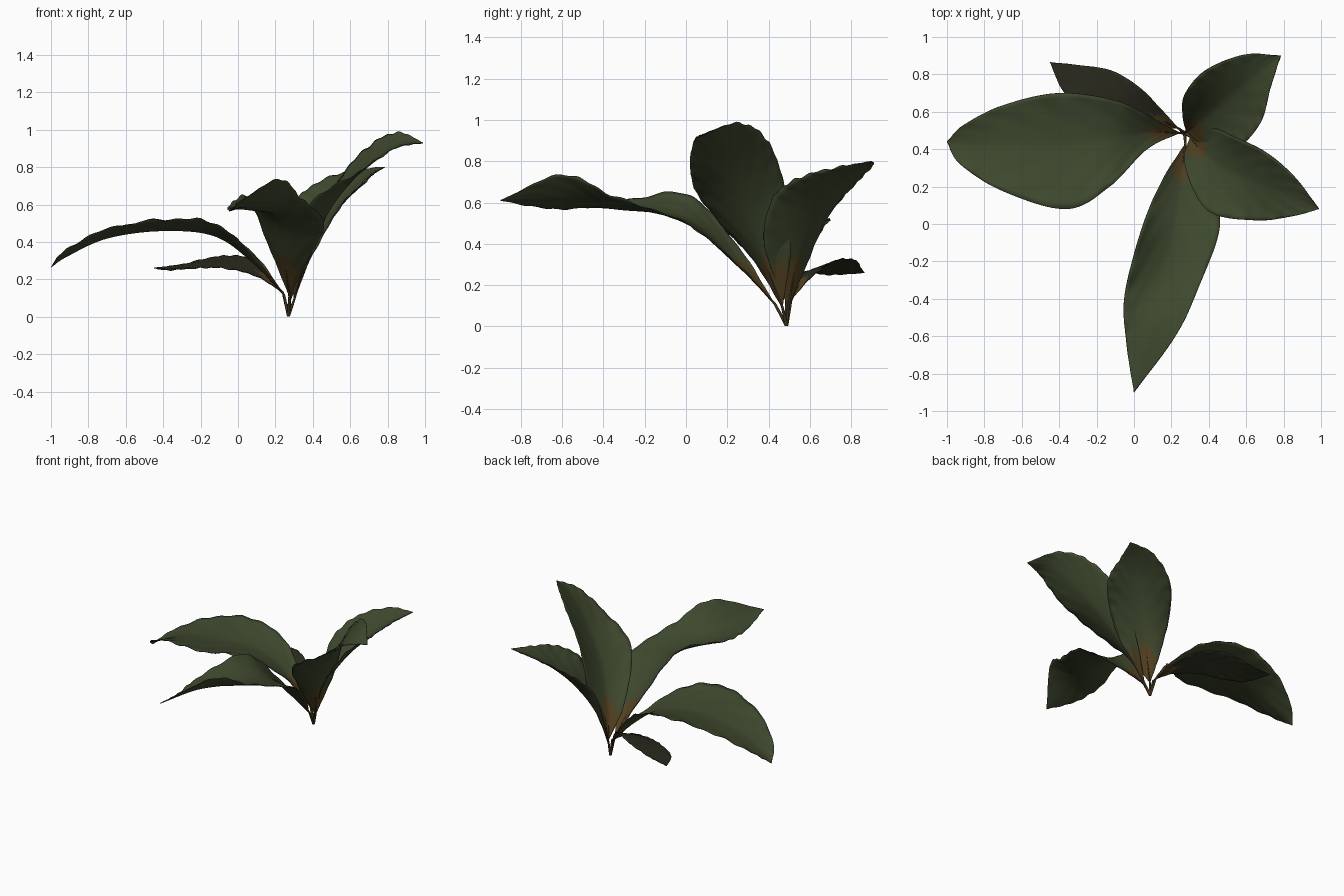
import bpy, bmesh, math, random
from mathutils import Vector

if "Cube" in bpy.data.objects:
    bpy.data.objects.remove(bpy.data.objects["Cube"])

random.seed(4)
BASE = Vector((0.27, 0.487, 0.005))


def material(name, rgb):
    m = bpy.data.materials.new(name)
    m.diffuse_color = (*rgb, 1)
    m.use_nodes = True
    m.node_tree.nodes["Principled BSDF"].inputs["Base Color"].default_value = m.diffuse_color
    return m


GREEN = material("leaf green", (0.048, 0.065, 0.027))
DARK = material("old leaf dark", (0.025, 0.025, 0.014))
BROWN = material("leaf base brown", (0.085, 0.052, 0.015))
STALK = material("stalk brown", (0.055, 0.037, 0.015))


def spline(pts, t):
    """Catmull-Rom curve through the points, t from 0 to 1."""
    p = [2 * pts[0] - pts[1]] + pts + [2 * pts[-1] - pts[-2]]
    s = t * (len(pts) - 1)
    i = min(int(s), len(pts) - 2)
    u = s - i
    a, b, c, d = p[i:i + 4]
    return 0.5 * (2 * b + (c - a) * u + (2 * a - 5 * b + 4 * c - d) * u * u
                  + (3 * b - a - 3 * c + d) * u ** 3)


def shade(ob):
    bpy.ops.object.select_all(action='DESELECT')
    ob.select_set(True)
    bpy.context.view_layer.objects.active = ob
    bpy.ops.object.shade_smooth_by_angle(angle=math.radians(50))


def leaf(name, start, stations, tip, blade=GREEN, wave=1.0, n=72, m=20):
    """Loft a cupped blade over edge / midrib / edge rails, with a stalk."""
    start, tip = Vector(start), Vector(tip)
    rails = [[start] + [Vector(s[k]) for s in stations] + [tip] for k in range(3)]
    phase = random.uniform(0, 6)
    bm = bmesh.new()
    grid = []
    for i in range(n + 1):
        t = i / n
        a, mid, b = (spline(r, t) for r in rails)
        fade = wave * math.sin(math.pi * t) ** 0.6 if 0 < t < 1 else 0
        row = []
        for j in range(m + 1):
            v = 2 * j / m - 1
            edge = a if v < 0 else b
            line = mid.lerp(edge, abs(v))
            quad = mid + (b - a) * v / 2 + ((a + b) / 2 - mid) * v * v
            p = 0.4 * line + 0.6 * quad
            # side veins and a wavy margin
            p.z += fade * 0.003 * math.sin(45 * t - 12 * abs(v) + phase) * abs(v)
            p.z += fade * 0.005 * math.sin(75 * t + phase + 2 * v) * abs(v) ** 6
            row.append(bm.verts.new(p))
        grid.append(row)
    for i in range(n):
        for j in range(m):
            f = bm.faces.new((grid[i][j], grid[i + 1][j],
                              grid[i + 1][j + 1], grid[i][j + 1]))
            # brown fades out away from the base in streaks along the midrib
            v = abs((2 * j + 1) / m - 1)
            limit = (1.15 - 0.55 * v + 0.1 * math.sin(j * 2.3)) / (len(stations) + 1)
            f.material_index = 1 if (i + 0.5) / n < limit else 0
    bmesh.ops.remove_doubles(bm, verts=bm.verts, dist=0.0002)
    me = bpy.data.meshes.new(name)
    bm.to_mesh(me)
    bm.free()
    me.materials.append(blade)
    me.materials.append(BROWN)
    ob = bpy.data.objects.new(name, me)
    bpy.context.collection.objects.link(ob)
    shade(ob)
    thick = ob.modifiers.new("thickness", 'SOLIDIFY')
    thick.thickness = 0.004
    thick.offset = 0

    # stalk running from the crown into the midrib
    cu = bpy.data.curves.new(name + "_stalk", 'CURVE')
    cu.dimensions = '3D'
    cu.bevel_depth = 0.009
    cu.bevel_resolution = 3
    cu.use_fill_caps = True
    path = [BASE + (start - BASE) * k / 3 for k in range(3)]
    path += [spline(rails[1], k * 0.04) for k in range(6)]
    sp = cu.splines.new('POLY')
    sp.points.add(len(path) - 1)
    for k, (pt, p) in enumerate(zip(sp.points, path)):
        pt.co = (*p, 1)
        pt.radius = 1 - 0.85 * k / (len(path) - 1)
    cu.materials.append(STALK)
    bpy.context.collection.objects.link(bpy.data.objects.new(name + "_stalk", cu))


# each station is: one edge, midrib, other edge
leaf("left_leaf", (0.245, 0.487, 0.12), [
    ((0.10, 0.565, 0.32), (0.09, 0.49, 0.28), (0.07, 0.40, 0.34)),
    ((-0.10, 0.66, 0.47), (-0.12, 0.46, 0.43), (-0.13, 0.20, 0.50)),
    ((-0.40, 0.70, 0.52), (-0.40, 0.42, 0.46), (-0.36, 0.08, 0.52)),
    ((-0.70, 0.635, 0.46), (-0.70, 0.42, 0.42), (-0.70, 0.175, 0.47)),
    ((-0.91, 0.53, 0.35), (-0.92, 0.43, 0.32), (-0.93, 0.32, 0.35))],
    (-1.0, 0.44, 0.265))

leaf("front_leaf", (0.275, 0.43, 0.11), [
    ((0.16, 0.25, 0.39), (0.25, 0.25, 0.30), (0.37, 0.25, 0.30)),
    ((0.05, 0.00, 0.64), (0.22, 0.00, 0.52), (0.46, 0.00, 0.50)),
    ((-0.05, -0.38, 0.59), (0.13, -0.35, 0.57), (0.34, -0.35, 0.63)),
    ((-0.04, -0.64, 0.57), (0.08, -0.62, 0.62), (0.22, -0.60, 0.735))],
    (0.0, -0.90, 0.61))

leaf("right_leaf", (0.30, 0.468, 0.09), [
    ((0.27, 0.32, 0.33), (0.37, 0.38, 0.32), (0.42, 0.51, 0.41)),
    ((0.39, 0.075, 0.61), (0.49, 0.29, 0.57), (0.54, 0.465, 0.73)),
    ((0.64, 0.02, 0.77), (0.66, 0.22, 0.78), (0.71, 0.38, 0.92)),
    ((0.84, 0.04, 0.90), (0.84, 0.15, 0.92), (0.86, 0.25, 0.985))],
    (0.99, 0.08, 0.93))

leaf("back_right_leaf", (0.278, 0.495, 0.09), [
    ((0.26, 0.58, 0.29), (0.35, 0.54, 0.32), (0.43, 0.38, 0.39)),
    ((0.27, 0.69, 0.54), (0.45, 0.63, 0.51), (0.57, 0.42, 0.62)),
    ((0.38, 0.82, 0.69), (0.57, 0.73, 0.66), (0.68, 0.55, 0.72)),
    ((0.59, 0.905, 0.78), (0.68, 0.82, 0.75), (0.73, 0.73, 0.77))],
    (0.785, 0.90, 0.80))

leaf("back_left_small_leaf", (0.24, 0.51, 0.13), [
    ((0.14, 0.62, 0.25), (0.12, 0.57, 0.23), (0.09, 0.52, 0.22)),
    ((0.03, 0.73, 0.32), (-0.03, 0.65, 0.29), (-0.08, 0.57, 0.26)),
    ((-0.12, 0.82, 0.32), (-0.17, 0.71, 0.29), (-0.22, 0.61, 0.26)),
    ((-0.30, 0.85, 0.28), (-0.32, 0.79, 0.27), (-0.37, 0.70, 0.25))],
    (-0.45, 0.865, 0.26), blade=DARK, wave=0.5)
